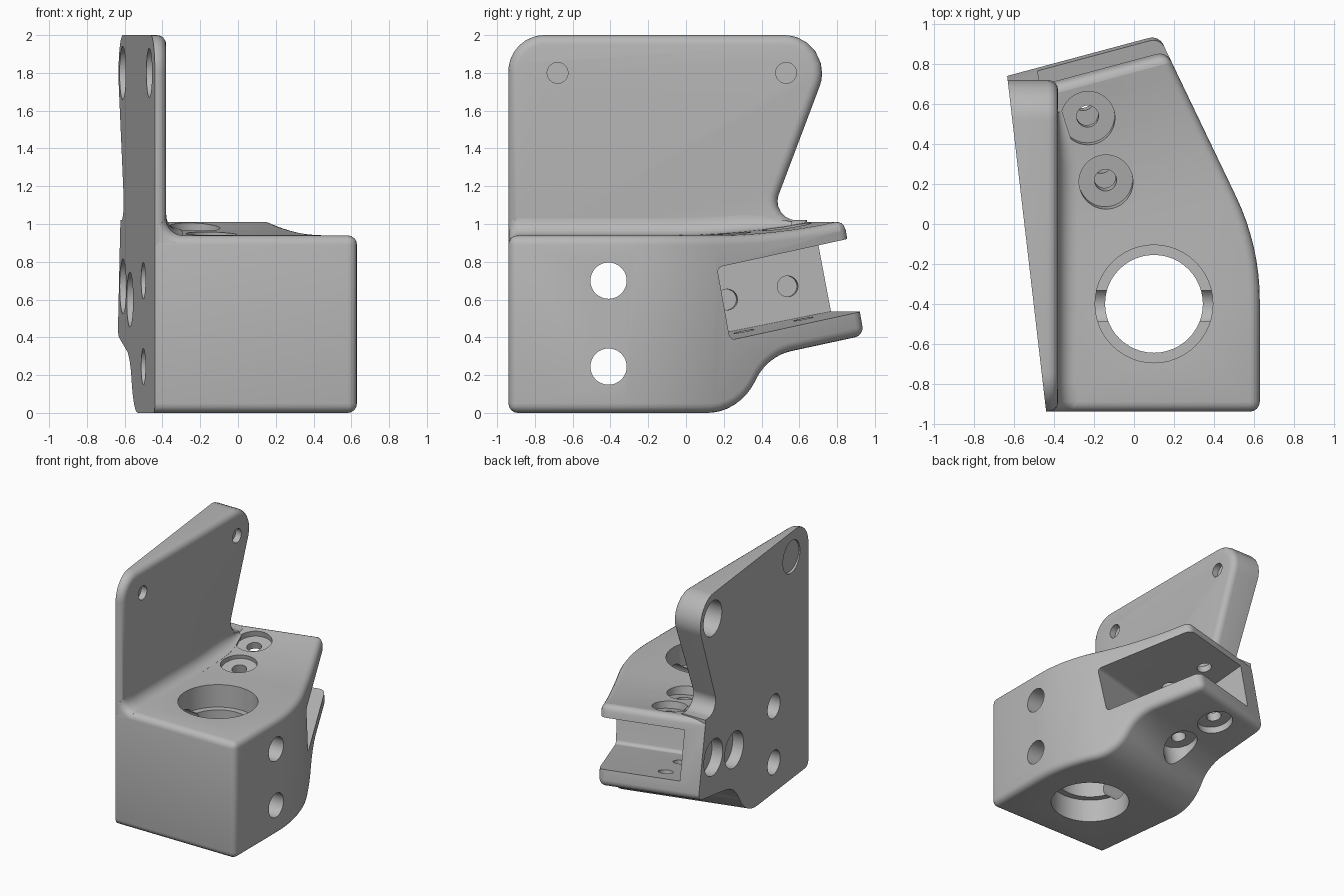
import bpy, bmesh
from math import sin, cos, tan, radians, sqrt
from mathutils import Vector

if "Cube" in bpy.data.objects:
    bpy.data.objects.remove(bpy.data.objects["Cube"], do_unlink=True)

grey = bpy.data.materials.new("plain_grey")
grey.use_nodes = True
colour = (0.48, 0.48, 0.48, 1)
grey.diffuse_color = colour
grey.node_tree.nodes["Principled BSDF"].inputs["Base Color"].default_value = colour

YAW = radians(15)                                # the arm is turned about z
INWARD = Vector((1.68, 0.195, 0)).normalized()   # normal of the slanted left face
FRONT, EDGE = -0.94, 0.05


def left_x(y):
    return -0.44 - 0.116 * (y - FRONT)


def rounded(corners, steps=8):
    """Closed outline from (a, b, radius) corners."""
    out = []
    for i, (a, b, r) in enumerate(corners):
        p = Vector((a, b))
        if r == 0:
            out.append(p)
            continue
        u = (Vector(corners[i - 1][:2]) - p).normalized()
        v = (Vector(corners[(i + 1) % len(corners)][:2]) - p).normalized()
        half = u.angle(v) / 2
        centre = p + (u + v).normalized() * (r / sin(half))
        start = p + u * (r / tan(half)) - centre
        end = p + v * (r / tan(half)) - centre
        out += [centre + start.lerp(end, k / steps).normalized() * r for k in range(steps + 1)]
    return out


def finish(bm, name):
    bmesh.ops.recalc_face_normals(bm, faces=bm.faces[:])
    mesh = bpy.data.meshes.new(name)
    bm.to_mesh(mesh)
    bm.free()
    obj = bpy.data.objects.new(name, mesh)
    bpy.context.collection.objects.link(obj)
    return obj


def prism(name, outline, place, low, high):
    """Extrude an outline from low to high; place maps (a, b, depth) to a point."""
    bm = bmesh.new()
    ends = [[bm.verts.new(place(p.x, p.y, d)) for p in outline] for d in (low, high)]
    for ring in ends:
        bm.faces.new(ring)
    n = len(outline)
    for i in range(n):
        j = (i + 1) % n
        bm.faces.new((ends[0][i], ends[0][j], ends[1][j], ends[1][i]))
    return finish(bm, name)


def in_plan(a, b, d):
    return (a, b, d)


def in_side(a, b, d):
    return (d, a, b)


def in_arm(s, z, t):
    return (t * cos(YAW) - s * sin(YAW), t * sin(YAW) + s * cos(YAW), z)


def slice_left(obj, point):
    """Cut away everything left of a plane parallel to the slanted face."""
    bm = bmesh.new()
    bm.from_mesh(obj.data)
    cut = bmesh.ops.bisect_plane(bm, geom=bm.verts[:] + bm.edges[:] + bm.faces[:],
                                 plane_co=point, plane_no=INWARD, clear_inner=True)
    edges = [e for e in cut["geom_cut"] if isinstance(e, bmesh.types.BMEdge)]
    bmesh.ops.edgeloop_fill(bm, edges=edges)
    bmesh.ops.recalc_face_normals(bm, faces=bm.faces[:])
    bm.to_mesh(obj.data)
    bm.free()


def apply(obj, mod):
    bpy.ops.object.select_all(action="DESELECT")
    bpy.context.view_layer.objects.active = obj
    obj.select_set(True)
    bpy.ops.object.modifier_apply(modifier=mod.name)


def boolean(obj, other, operation="DIFFERENCE"):
    mod = obj.modifiers.new("cut", "BOOLEAN")
    mod.operation, mod.solver, mod.object = operation, "EXACT", other
    apply(obj, mod)
    bpy.data.objects.remove(other, do_unlink=True)


def drill(obj, start, end, radius):
    start, end = Vector(start), Vector(end)
    axis = end - start
    bm = bmesh.new()
    bmesh.ops.create_cone(bm, cap_ends=True, segments=48, radius1=radius,
                          radius2=radius, depth=axis.length)
    tool = finish(bm, "drill")
    tool.data.transform(axis.to_track_quat("Z", "Y").to_matrix().to_4x4())
    tool.data.transform(tool.matrix_world.Translation((start + end) / 2))
    boolean(obj, tool)


# Block with the tilted arm: plan outline meets arm profile, then rounded edges
plan = rounded([(-0.8, FRONT, 0), (0.63, FRONT, 0), (0.63, -0.11, 1.2),
                (0.05, 1.1, 0), (-0.8, 1.1, 0)])
profile = rounded([(-2, 0, 0), (0.17, 0, 0.31), (0.335, 0.3, 0.3), (0.89, 0.41, 0),
                   (0.775, 1.02, 0), (0.38, 0.94, 3.6), (-2, 0.94, 0)])
body = prism("body_block", plan, in_plan, -0.5, 1.5)
boolean(body, prism("arm_profile", profile, in_arm, -2, 2), "INTERSECT")
bevel = body.modifiers.new("round", "BEVEL")
bevel.width, bevel.segments = EDGE, 4
bevel.limit_method, bevel.angle_limit = "ANGLE", radians(40)
bevel.use_clamp_overlap = False
apply(body, bevel)
left_point = Vector((left_x(0), 0, 0))
slice_left(body, left_point)

# Slot through the arm, open to the right and back
slot = prism("slot", rounded([(0.105, 0.385, 0.03), (1.2, 0.604, 0), (1.2, 1.004, 0),
                              (0.03, 0.77, 0.03)]), in_arm, -1, 1.5)
slice_left(slot, Vector((-0.48, 0.75, 0)))
boolean(body, slot)

# Stepped vertical bore and two cross holes
for low, high, radius in ((-0.2, 1.2, 0.245), (0.758, 1.2, 0.295), (-0.2, 0.187, 0.295)):
    drill(body, (0.1, -0.4, low), (0.1, -0.4, high), radius)
for z in (0.7, 0.245):
    drill(body, (-1, -0.41, z), (1, -0.41, z), 0.096)

# Arm screws with recesses above and below
up = Vector((0.05, -0.185, 0.98)).normalized()
for x, y, z, below in ((-0.23, 0.53, 0.985, 0.57), (-0.14, 0.21, 0.95, 0.61)):
    top = Vector((x, y, z))
    drill(body, top + up * 0.1, top - up * 0.8, 0.055)
    drill(body, top + up * 0.2, top - up * 0.05, 0.135)
    drill(body, top - up * below, top - up * 0.9, 0.135)

# Screws through the slot's left wall, with a thin web left under each recess
for y, z in ((0.2, 0.6), (0.52, 0.67)):
    face = Vector((left_x(y), y, z))
    drill(body, face - INWARD * 0.2, face + INWARD * 0.09, 0.145)
    drill(body, face + INWARD * 0.105, face + INWARD * 0.25, 0.055)

# Upright plate, rounded on its right rim
RIGHT = -0.38
plate = prism("upright_plate", rounded([
    (FRONT, 0.85, 0), (FRONT, 2, 0.19), (0.81, 2, 0.2), (0.44, 1.02, 0.1),
    (0.64, 1.02, 0), (0.64, 0.95, 0), (0.2, 0.85, 0)]), in_side, -0.9, RIGHT)
bm = bmesh.new()
bm.from_mesh(plate.data)
rim = [e for e in bm.edges if all(abs(v.co.x - RIGHT) < 1e-4 for v in e.verts)]
bmesh.ops.bevel(bm, geom=rim, offset=EDGE, segments=4, profile=0.5,
                affect="EDGES", clamp_overlap=False)
bm.to_mesh(plate.data)
bm.free()
slice_left(plate, left_point)
for y in (-0.68, 0.53):
    drill(plate, (-1, y, 1.8), (-0.445, y, 1.8), 0.14 if y > 0 else 0.13)
    drill(plate, (-0.43, y, 1.8), (-0.2, y, 1.8), 0.055)

# Concave fillet between the plate and the sloping top
bm = bmesh.new()
rows = []
ys = [FRONT + 0.002, -0.93, -0.915, -0.89] + [-0.8 + 0.1 * i for i in range(14)] + [0.56]
for y in ys:
    s = max(0, 0.07 + 0.966 * y)
    h = 0.94 + 0.139 * s * s
    gap = max(0, EDGE - (y - FRONT))
    dip = EDGE - sqrt(EDGE ** 2 - gap ** 2)
    r = 0.09 if y < 0.35 else max(0.02, 0.09 - 0.33 * (y - 0.35))
    x0, z0 = RIGHT - dip, h - dip
    section = [(x0 - 0.02, z0 - 0.02), (x0 - 0.02, z0 + r)]
    for k in range(9):
        a = radians(90 * k / 8)
        section.append((x0 + r * (1 - cos(a)), z0 + r * (1 - sin(a))))
    section.append((x0 + r, z0 - 0.02))
    rows.append([bm.verts.new((x, y, z)) for x, z in section])
for first, second in zip(rows, rows[1:]):
    n = len(first)
    for i in range(n):
        j = (i + 1) % n
        bm.faces.new((first[i], first[j], second[j], second[i]))
bm.faces.new(rows[0])
bm.faces.new(rows[-1])
fillet = finish(bm, "plate_fillet")

# Shared colour and smooth shading with sharp edges kept
for obj in (body, plate, fillet):
    obj.data.materials.clear()
    obj.data.materials.append(grey)
    bpy.ops.object.select_all(action="DESELECT")
    obj.select_set(True)
    bpy.context.view_layer.objects.active = obj
    bpy.ops.object.shade_smooth_by_angle(angle=radians(32))
